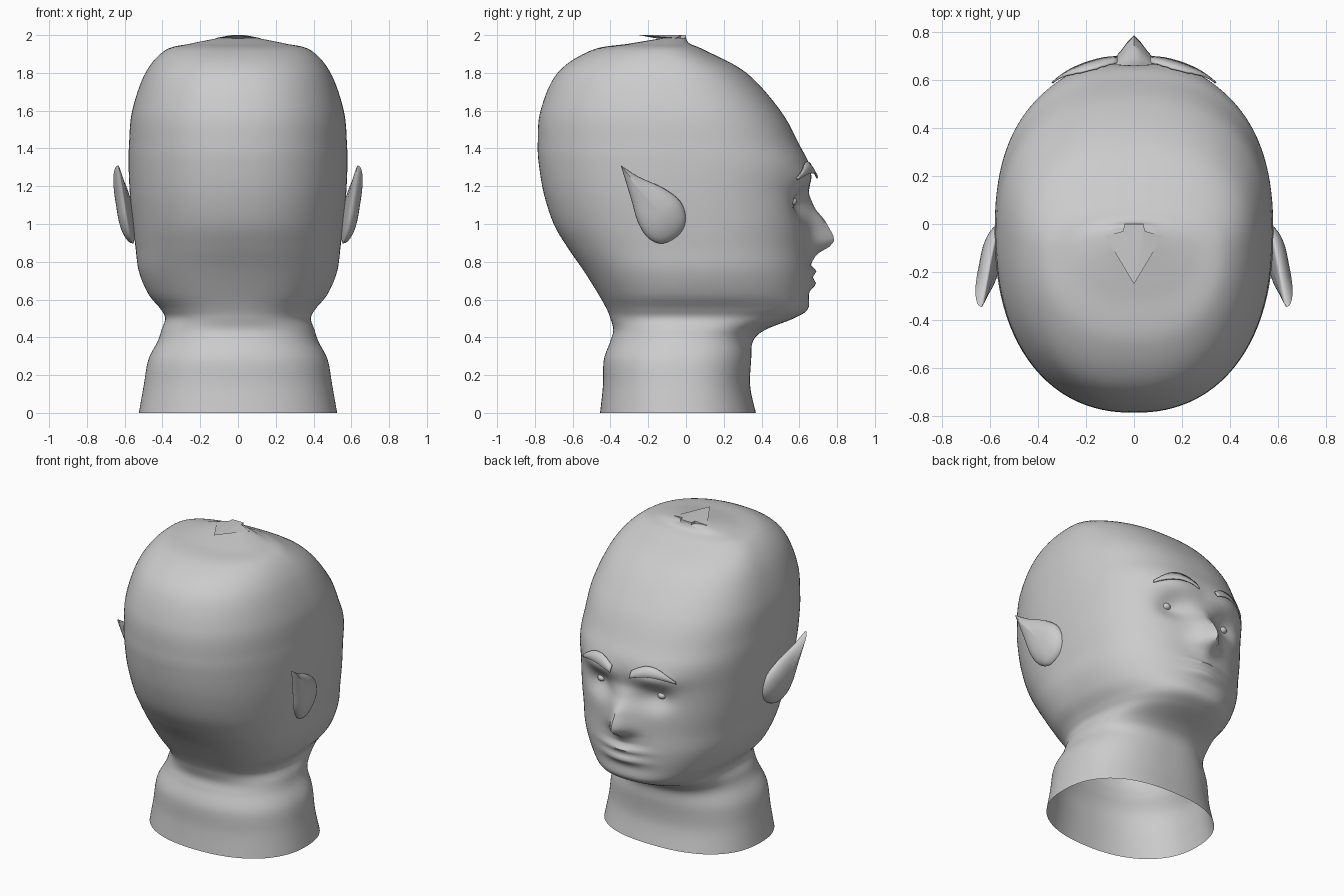
import bpy, bmesh, math
from math import sin, cos, pi, exp

cube = bpy.data.objects.get("Cube")
if cube:
    bpy.data.objects.remove(cube)

grey = bpy.data.materials.new("plain grey")
grey.use_nodes = True
grey.diffuse_color = (0.6, 0.6, 0.6, 1)
grey.node_tree.nodes["Principled BSDF"].inputs["Base Color"].default_value = (0.6, 0.6, 0.6, 1)


def finish(name, bm, angle=60, recalc=True):
    if recalc:
        bmesh.ops.recalc_face_normals(bm, faces=bm.faces)
    mesh = bpy.data.meshes.new(name)
    bm.to_mesh(mesh)
    bm.free()
    mesh.materials.append(grey)
    obj = bpy.data.objects.new(name, mesh)
    bpy.context.collection.objects.link(obj)
    bpy.ops.object.select_all(action='DESELECT')
    obj.select_set(True)
    bpy.context.view_layer.objects.active = obj
    bpy.ops.object.shade_smooth_by_angle(angle=math.radians(angle))
    return obj


def spline(keys, steps):
    """Smooth curve through a list of equal-length tuples."""
    out = []
    for i in range(len(keys) - 1):
        p0, p1, p2, p3 = (keys[min(max(i + k, 0), len(keys) - 1)] for k in (-1, 0, 1, 2))
        for s in range(steps):
            t = s / steps
            out.append([b + 0.5 * t * (c - a + t * (2*a - 5*b + 4*c - d + t * (3*(b - c) + d - a)))
                        for a, b, c, d in zip(p0, p1, p2, p3)])
    return out + [list(keys[-1])]


def bump(v, centre, width):
    return exp(-((v - centre) / width) ** 2)


def ramp(v, pts):
    """Piecewise linear lookup."""
    for (a, fa), (b, fb) in zip(pts, pts[1:]):
        if a <= v <= b:
            return fa + (fb - fa) * (v - a) / (b - a)
    return 0.0


NOSE = [(0.78, 0), (0.84, .04), (0.88, .11), (0.91, .135), (0.94, .13), (1.02, .085), (1.08, .035), (1.16, 0)]


def face_relief(x, z):
    ax = abs(x)
    d = ramp(z, NOSE) * exp(-(ax / 0.075) ** 1.5)                      # nose
    d -= 0.055 * bump(ax, 0.2, 0.1) * bump(z, 1.11, 0.075)             # eye sockets
    d += 0.02 * bump(ax, 0.2, 0.14) * bump(z, 1.24, 0.05)              # brow ridge
    d += 0.035 * bump(x, 0, 0.13) * (bump(z, 0.75, 0.025) + bump(z, 0.685, 0.03))  # lips
    return d


# head and neck: height, back, front, half width, widest y
RINGS = [
    (0, -.455, .37, .525, -.04), (.14, -.44, .34, .50, -.04), (.28, -.435, .345, .475, -.04),
    (.38, -.40, .355, .425, -.03), (.44, -.385, .42, .405, -.02), (.50, -.40, .57, .386, 0),
    (.55, -.42, .645, .41, 0), (.63, -.465, .65, .475, 0), (.75, -.54, .655, .525, 0),
    (.88, -.63, .65, .543, 0), (1.0, -.70, .65, .558, 0), (1.15, -.75, .65, .572, -.02),
    (1.3, -.777, .655, .579, -.03), (1.42, -.785, .60, .577, -.04), (1.6, -.77, .50, .56, -.06),
    (1.8, -.68, .32, .49, -.09), (1.92, -.50, .10, .385, -.12), (1.955, -.30, .02, .25, -.11),
    (1.985, -.12, .0, .1, -.06),
]
SIDES = 144


def head_front(x, z):
    """Front surface y at a given x and height."""
    rings = spline(RINGS, 8)
    z0, back, front, half, yc = min(rings, key=lambda r: abs(r[0] - z))
    return yc + (front - yc) * (1 - (abs(x) / half) ** 2.4) ** (1 / 2.4) + face_relief(x, z)


bm = bmesh.new()
previous = None
for z, back, front, half, yc in spline(RINGS, 8):
    ring = []
    for k in range(SIDES):
        a = 2 * pi * k / SIDES
        c, s = cos(a), sin(a)
        depth, n = (front - yc, 2.4) if s > 0 else (yc - back, 2.25)
        r = (abs(c / half) ** n + abs(s / depth) ** n) ** (-1 / n)
        x, y = r * c, yc + r * s
        if s > 0:
            y += face_relief(x, z)
        ring.append(bm.verts.new((x, y, z)))
    if previous:
        for k in range(SIDES):
            j = (k + 1) % SIDES
            bm.faces.new((previous[k], previous[j], ring[j], ring[k]))
    previous = ring
bm.faces.new(previous)
finish("head_and_neck", bm, recalc=False)

# ears: teardrop domes leaning outward toward the tip
EAR = [(-.345, 1.31), (-.25, 1.25), (-.12, 1.19), (-.03, 1.12), (0, 1.03), (-.03, .95),
       (-.12, .897), (-.2, .925), (-.255, 1.01), (-.29, 1.13)]
outline = spline(EAR + [EAR[0]], 4)[:-1]
for side, label in ((1, "left_ear"), (-1, "right_ear")):
    bm = bmesh.new()

    def ear_point(t, y, z, dome):
        py, pz = -.14 + t * (y + .14), 1.06 + t * (z - 1.06)
        px = .54 - .13 * py + .12 * (pz - .9) + dome * math.sqrt(max(0, 1 - t * t))
        return bm.verts.new((side * px, py, pz))

    levels = [sin(pi / 2 * i / 8) for i in range(1, 9)]
    rim = [ear_point(1, y, z, 0) for y, z in outline]
    for dome in (.06, -.015):
        inner = [ear_point(0, 0, 0, dome)] * len(outline)
        for t in levels:
            ring = rim if t == levels[-1] else [ear_point(t, y, z, dome) for y, z in outline]
            for k in range(len(ring)):
                j = (k + 1) % len(ring)
                quad = (inner[k], ring[k], ring[j], inner[j])
                bm.faces.new(quad[:3] if inner[k] == inner[j] else quad)
            inner = ring
    finish(label, bm)

# eyes and arched eyebrow plates
for side, label in ((1, "left"), (-1, "right")):
    bm = bmesh.new()
    bmesh.ops.create_uvsphere(bm, u_segments=20, v_segments=12, radius=0.028)
    for v in bm.verts:
        v.co.z *= 0.8
        v.co += type(v.co)((side * 0.22, head_front(0.22, 1.12) - 0.008, 1.12))
    finish(label + "_eye", bm)

    bm = bmesh.new()
    rows = []
    for i in range(17):
        t = i / 16
        x = 0.07 + 0.27 * t
        mid = 1.23 + 0.07 * sin(pi * (0.15 + 0.8 * t))
        tall = 0.006 + 0.024 * sin(pi * min(1, 0.2 + 0.8 * t))
        row = []
        for s in (1, 0, -1):
            z = mid + s * tall
            y = head_front(x, z) + 0.012 + 0.02 * (1 - t) * (1 - s) / 2
            row.append(bm.verts.new((side * x, y, z)))
        rows.append(row)
    for a, b in zip(rows, rows[1:]):
        for k in range(2):
            bm.faces.new((a[k], a[k + 1], b[k + 1], b[k]))
    brow = finish(label + "_eyebrow", bm)
    solid = brow.modifiers.new("thickness", 'SOLIDIFY')
    solid.thickness = 0.008
    solid.offset = 0

# folded pointed flap on the crown
bm = bmesh.new()
tip = bm.verts.new((0, -.25, 2.0))
edge = [bm.verts.new(p) for p in ((-.12, -.05, 1.984), (-.045, -.03, 1.999), (-.04, 0, 2.0),
                                  (.04, 0, 2.0), (.045, -.03, 1.999), (.12, -.05, 1.984))]
base = [bm.verts.new((v.co.x, v.co.y, 1.965)) for v in edge]
under = bm.verts.new((0, -.13, 1.978))
for k in range(5):
    bm.faces.new((tip, edge[k], edge[k + 1]))
    bm.faces.new((edge[k], base[k], base[k + 1], edge[k + 1]))
for k in (0, 5):
    bm.faces.new((tip, under, edge[k]))
    bm.faces.new((under, base[k], edge[k]))
finish("crown_flap", bm, 20)
